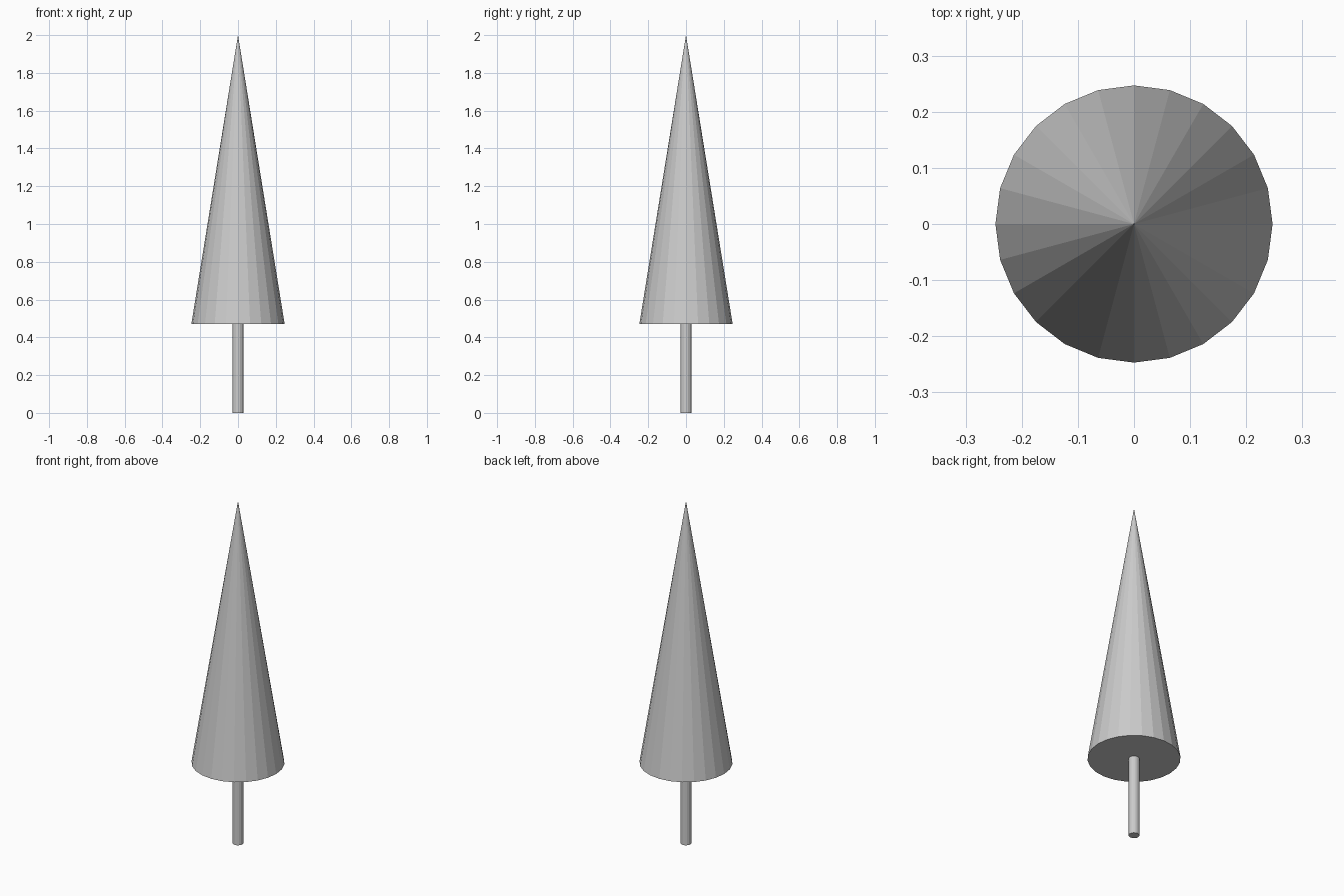
import bpy

if "Cube" in bpy.data.objects:
    bpy.data.objects.remove(bpy.data.objects["Cube"])

HEIGHT = 2.0
TRUNK_TOP = 0.47

# Foliage: one tall 24-sided cone with a flat closed base
bpy.ops.mesh.primitive_cone_add(
    vertices=24, radius1=0.247, radius2=0, depth=HEIGHT - TRUNK_TOP,
    end_fill_type='NGON', location=(0, 0, (HEIGHT + TRUNK_TOP) / 2))
bpy.context.object.name = "foliage"

# Trunk: thin straight post from the ground to the foliage base
bpy.ops.mesh.primitive_cylinder_add(
    vertices=16, radius=0.029, depth=TRUNK_TOP,
    end_fill_type='NGON', location=(0, 0, TRUNK_TOP / 2))
bpy.context.object.name = "trunk"
